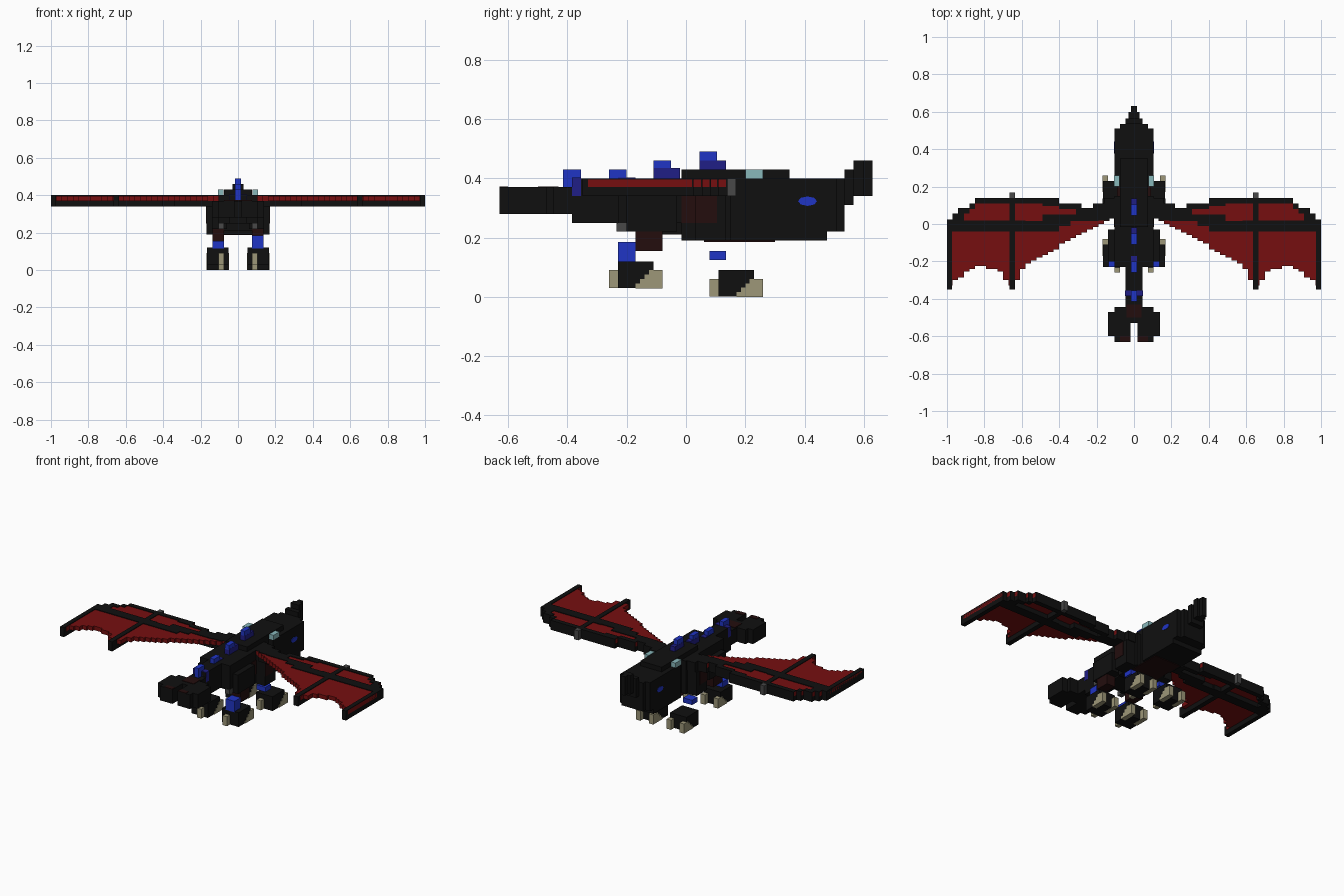
import bpy, bmesh, math

cube = bpy.data.objects.get("Cube")
if cube:
    bpy.data.objects.remove(cube, do_unlink=True)


def material(name, r, g, b):
    m = bpy.data.materials.new(name)
    m.use_nodes = True
    m.diffuse_color = (r, g, b, 1)
    bsdf = m.node_tree.nodes["Principled BSDF"]
    bsdf.inputs["Base Color"].default_value = (r, g, b, 1)
    bsdf.inputs["Roughness"].default_value = 0.8
    return m


BLACK = material("black", 0.005, 0.005, 0.005)
RED = material("wing red", 0.18, 0.0048, 0.0052)
MAROON = material("dark maroon", 0.017, 0.004, 0.004)
BLUE = material("bright blue", 0.0144, 0.035, 0.56)
NAVY = material("deep blue", 0.0144, 0.013, 0.24)
CYAN = material("pale cyan", 0.25, 0.48, 0.5)
BONE = material("bone", 0.34, 0.31, 0.19)
GREY = material("grey", 0.065, 0.065, 0.065)


def blocks(name, mat, boxes):
    """One object of boxes, each given as (x0, x1, y0, y1, z0, z1)."""
    bm = bmesh.new()
    for x0, x1, y0, y1, z0, z1 in boxes:
        vs = bmesh.ops.create_cube(bm, size=1)["verts"]
        for v in vs:
            v.co.x = x1 if v.co.x > 0 else x0
            v.co.y = y1 if v.co.y > 0 else y0
            v.co.z = z1 if v.co.z > 0 else z0
    me = bpy.data.meshes.new(name)
    bm.to_mesh(me)
    bm.free()
    me.materials.append(mat)
    ob = bpy.data.objects.new(name, me)
    bpy.context.scene.collection.objects.link(ob)
    return ob


def pair(name, mat, boxes):
    """The same boxes on the left and mirrored on the right."""
    blocks("left_" + name, mat, boxes)
    blocks("right_" + name, mat, [(-b, -a, *r) for a, b, *r in boxes])


def mid(w, *r):
    return (-w, w, *r)


# Torso, hips and tail along the centre line
blocks("torso", BLACK, [mid(.105, -.015, .15, .19, .40), mid(.075, .15, .20, .19, .40),
                        mid(.105, -.23, -.015, .25, .40), mid(.075, -.17, -.015, .21, .25)])
blocks("back_ridge", BLACK, [mid(.075, -.015, .35, .40, .43)])
blocks("tail", BLACK, [mid(.045, -.385, -.23, .25, .40), mid(.045, -.46, -.385, .28, .37)])
blocks("tail_fin_base", BLACK, [mid(.105, -.53, -.445, .28, .37)])
pair("tail_fin", BLACK, [(.018, .14, -.60, -.47, .28, .37), (.018, .105, -.63, -.60, .28, .37)])
blocks("tail_marking", MAROON, [mid(.04, -.50, -.43, .368, .373)])
pair("tail_fin_marking", MAROON, [(.02, .075, -.63, -.60, .368, .373)])

# Head and stepped snout with an upturned nose
blocks("head", BLACK, [mid(.105, .20, .475, .19, .40), mid(.105, .475, .51, .22, .40)])
blocks("snout", BLACK, [mid(.075, .51, .535, .22, .40), mid(.045, .535, .565, .31, .43)])
blocks("nose_horn", BLACK, [mid(.03, .565, .60, .34, .46), mid(.015, .60, .63, .34, .46)])
pair("ear", CYAN, [(.078, .108, .20, .26, .40, .43)])
blocks("belly_marking", MAROON, [mid(.09, .06, .30, .186, .192)])
pair("flank_marking", MAROON, [(.103, .107, -.015, .045, .25, .34)])

# Eyes, thin eight-sided plates on the cheeks
for side, s in (("left", 1), ("right", -1)):
    bm = bmesh.new()
    bmesh.ops.create_cone(bm, cap_ends=True, segments=8, radius1=.032, radius2=.032, depth=.006)
    for v in bm.verts:
        x, y, z = v.co
        v.co = (s * .105 + z, .41 + x, .323 + y * .5)
    bmesh.ops.recalc_face_normals(bm, faces=bm.faces)
    me = bpy.data.meshes.new(side + "_eye")
    bm.to_mesh(me)
    bm.free()
    me.materials.append(BLUE)
    bpy.context.scene.collection.objects.link(bpy.data.objects.new(side + "_eye", me))

# Spikes down the back
blocks("back_spikes", BLUE, [mid(.015, .045, .105, .46, .49), mid(.015, -.11, -.05, .43, .46),
                             mid(.015, -.26, -.20, .40, .43), mid(.015, -.415, -.355, .40, .43),
                             mid(.015, -.415, -.385, .37, .40)])
blocks("spike_bases", NAVY, [mid(.016, .045, .135, .43, .46), mid(.016, -.11, -.02, .40, .435),
                             mid(.016, -.23, -.17, .395, .403)])
blocks("tail_spike_crossbar", NAVY, [mid(.047, -.385, -.355, .34, .403)])

# Legs
pair("shoulder", BLACK, [(.10, .168, .03, .135, .19, .34)])
pair("shoulder_marking", MAROON, [(.166, .170, .03, .105, .25, .34)])
pair("thigh", BLACK, [(.06, .14, -.20, -.03, .22, .34)])
pair("hind_shin", MAROON, [(.075, .135, -.17, -.08, .155, .23)])
pair("knee_spur", GREY, [(.075, .105, -.235, -.20, .22, .25)])
blocks("left_hind_ankle", BLUE, [(.075, .137, -.23, -.17, .115, .185)])
blocks("right_hind_ankle", BLUE, [(-.137, -.075, -.23, -.17, .115, .155)])
pair("front_ankle", BLUE, [(.075, .137, .08, .135, .125, .155)])


def foot(name, y, z, h):
    """Block foot with two stepped front claws and one heel claw."""
    pair(name + "_foot", BLACK, [(.05, .165, y, y + .12, z, z + h)])
    claws = [(.075, .105, y - .03, y, z, z + .06)]
    for a, b in ((.047, .077), (.138, .168)):
        claws += [(a, b, y + .06 + i * .015, y + .15, z - .001 + i * .015, z + .015 + i * .015)
                  for i in range(4)]
    pair(name + "_claws", BONE, claws)


foot("front", .11, .001, .09)
foot("hind", -.23, .03, .09)

# Wings, in columns between a leading and a trailing edge
LEAD = [(.10, .14), (.165, .11), (.225, .085), (.28, .11), (.41, .14), (.84, .11),
        (.88, .085), (.93, .055), (.96, .025)]
TRAIL = [(.10, .03), (.15, .02), (.20, -.01), (.30, -.065), (.40, -.12), (.50, -.18),
         (.58, -.22), (.61, -.27), (.65, -.33), (.69, -.29), (.72, -.25), (.77, -.235),
         (.81, -.22), (.86, -.235), (.91, -.27), (.96, -.31), (1.0, -.34)]
STEP = .03


def lead(x):
    return [y for px, y in LEAD if px <= x + .001][-1]


def trail(x):
    for (x0, y0), (x1, y1) in zip(TRAIL, TRAIL[1:]):
        if x0 <= x <= x1:
            return round((y0 + (y1 - y0) * (x - x0) / (x1 - x0)) / .015) * .015
    return TRAIL[-1][1]


def arm_bars(x):
    """Black spans (top, bottom) of the wing frame at x."""
    t = lead(x)
    if x < .19:
        return [(t, .02)]
    if x < .30:
        return [(t, .015)]
    if x < .40:
        return [(t, t - .03), (.05, .015 if x < .34 else -.01)]
    if x < .50:
        return [(t, t - .045), (.05, -.04)]
    if x < .57:
        return [(t, t - .03), (.015, -.04)]
    if x > .92:
        return [(t, -.04)]
    return [(t, t - .03), (.02, -.04)]


membrane, frame = [], []
for i in range(30):
    x0 = .10 + i * STEP
    x1, xm = x0 + STEP, x0 + STEP / 2
    bottom = trail(xm)
    membrane.append((x0, x1, bottom, lead(xm) - .005, .37, .396))
    frame += [(x0, x1, max(b, bottom), t, .34, .40) for t, b in arm_bars(xm)]
# Finger bone and wing tip
frame += [(.635, .665, -.35, .14, .34, .40), (.972, 1.0, -.35, .02, .34, .40)]
pair("wing_membrane", RED, membrane)
pair("wing_frame", BLACK, frame)
pair("wing_claw", GREY, [(.635, .665, .135, .168, .34, .40)])
